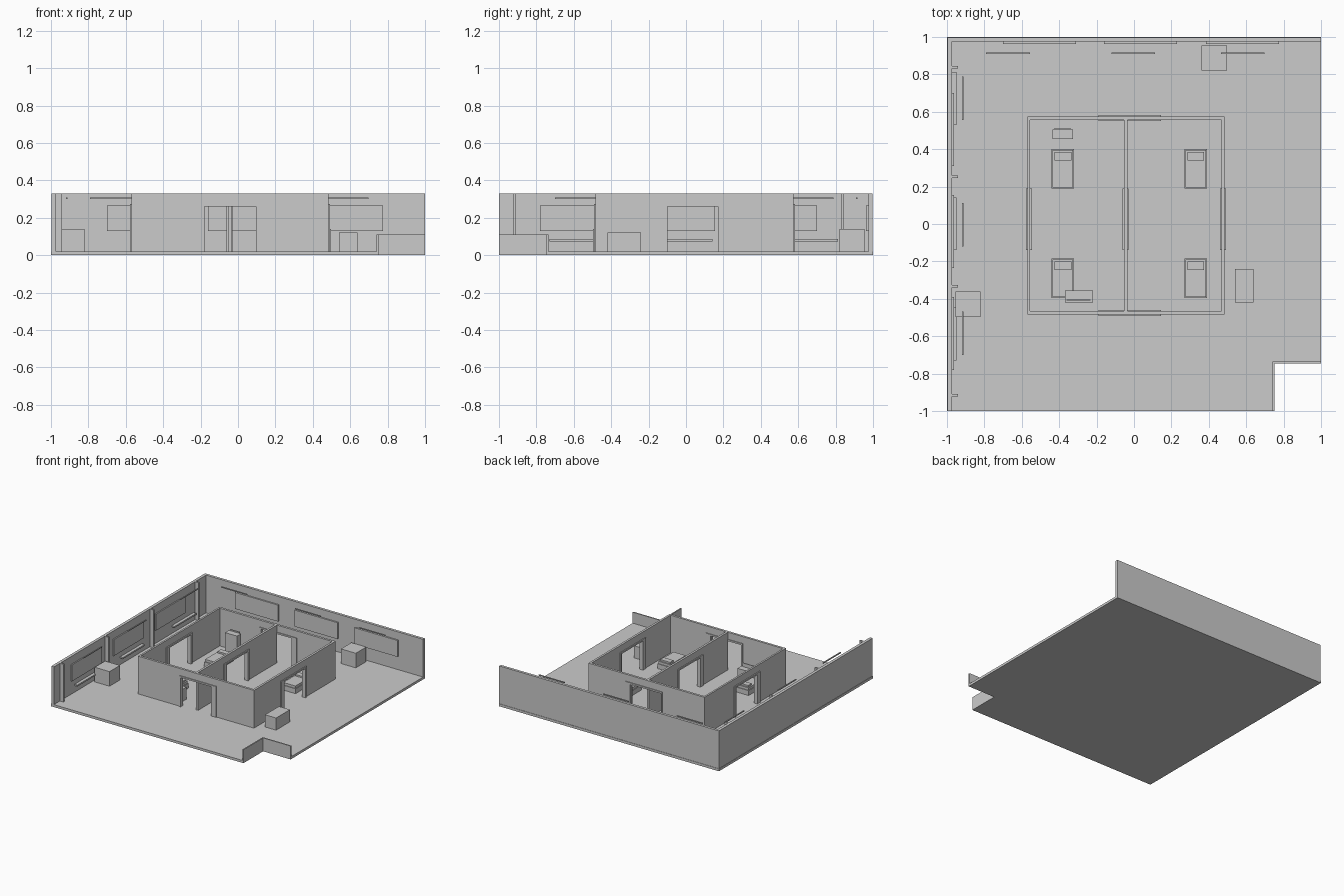
import bpy

if "Cube" in bpy.data.objects:
    bpy.data.objects.remove(bpy.data.objects["Cube"])

mat = bpy.data.materials.new("plain_grey")
mat.diffuse_color = (0.6, 0.6, 0.6, 1)
mat.use_nodes = True
mat.node_tree.nodes["Principled BSDF"].inputs["Base Color"].default_value = mat.diffuse_color

FLOOR, TOP, HEAD = 0.02, 0.33, 0.265


def mesh(name, verts, faces):
    me = bpy.data.meshes.new(name)
    me.from_pydata(verts, [], faces)
    me.materials.append(mat)
    ob = bpy.data.objects.new(name, me)
    bpy.context.collection.objects.link(ob)
    return ob


def prism(name, outline, z0, z1):
    n = len(outline)
    verts = [(x, y, z) for z in (z0, z1) for x, y in outline]
    faces = [tuple(reversed(range(n))), tuple(range(n, 2 * n))]
    faces += [(i, (i + 1) % n, n + (i + 1) % n, n + i) for i in range(n)]
    return mesh(name, verts, faces)


def box(name, x0, x1, y0, y1, z0, z1):
    return prism(name, [(x0, y0), (x1, y0), (x1, y1), (x0, y1)], z0, z1)


def run(name, along_x, c0, c1, a0, a1, z0, z1):
    """Box running along x or y: a = extent along, c = extent across."""
    if along_x:
        return box(name, a0, a1, c0, c1, z0, z1)
    return box(name, c0, c1, a0, a1, z0, z1)


def door_wall(name, along_x, c0, c1, a0, a1, d0, d1):
    """Partition with a doorway d0..d1 cut through as one U-shaped profile."""
    prof = [(a0, FLOOR), (d0, FLOOR), (d0, HEAD), (d1, HEAD),
            (d1, FLOOR), (a1, FLOOR), (a1, TOP), (a0, TOP)]
    n = len(prof)
    verts = [(a, c, z) if along_x else (c, a, z) for c in (c0, c1) for a, z in prof]
    faces = [tuple(range(n)), tuple(reversed(range(n, 2 * n)))]
    faces += [(n + i, n + (i + 1) % n, (i + 1) % n, i) for i in range(n)]
    if not along_x:
        faces = [tuple(reversed(f)) for f in faces]
    mesh(name, verts, faces)


def door_frame(name, along_x, c, thin, wide, thin_in, wide_in):
    """Jambs and lintel slightly proud of the wall centred on c."""
    c0, c1 = c - 0.016, c + 0.016
    lo, hi = min(thin, wide), max(thin, wide)
    run(name + "_thin_jamb", along_x, c0, c1, min(thin, thin_in), max(thin, thin_in), FLOOR, HEAD)
    run(name + "_wide_jamb", along_x, c0, c1, min(wide, wide_in), max(wide, wide_in), FLOOR, HEAD)
    run(name + "_lintel", along_x, c0, c1, lo, hi, HEAD - 0.005, HEAD + 0.008)


# floor slab with the notched corner
prism("floor", [(-1, -1), (0.75, -1), (0.75, -0.745), (1, -0.745), (1, 1), (-1, 1)], 0, FLOOR)

# outer walls and low notch walls
box("left_wall", -0.997, -0.973, -1, 0.997, FLOOR, TOP)
box("back_wall", -0.973, 1, 0.975, 0.997, FLOOR, TOP)
box("notch_wall_side", 0.74, 0.75, -1, -0.735, FLOOR, 0.11)
box("notch_wall_back", 0.75, 1, -0.745, -0.735, FLOOR, 0.11)

# central block: walls with doorways
door_wall("room_front_wall", True, -0.485, -0.466, -0.57, 0.485, -0.18, 0.095)
door_wall("room_back_wall", True, 0.556, 0.575, -0.57, 0.485, -0.18, 0.095)
for nm, x0, x1 in (("room_left_wall", -0.57, -0.555), ("room_middle_wall", -0.054, -0.036),
                   ("room_right_wall", 0.467, 0.485)):
    door_wall(nm, False, x0, x1, -0.466, 0.556, -0.10, 0.172)
    door_frame(nm + "_frame", False, (x0 + x1) / 2, 0.19, -0.14, 0.172, -0.10)
for nm, y in (("room_front_frame", -0.476), ("room_back_frame", 0.566)):
    door_frame(nm, True, y, -0.19, 0.145, -0.178, 0.10)

# back wall panels with hanging light rails
for i, (p, r) in enumerate(((-0.70, -0.79), (-0.16, -0.12), (0.385, 0.465))):
    box(f"back_panel_{i}", p, p + 0.39, 0.963, 0.975, 0.13, HEAD)
    box(f"back_rail_{i}", r, r + 0.233, 0.91, 0.918, 0.301, 0.309)

# left wall panels, lower shelves and rails
for i, (p, s, r) in enumerate(((-0.78, -0.73, -0.70), (-0.235, -0.14, -0.12), (0.31, 0.53, 0.555))):
    box(f"left_panel_{i}", -0.973, -0.963, p, p + 0.39, 0.13, HEAD)
    box(f"left_shelf_{i}", -0.973, -0.948, s, s + 0.283, 0.073, 0.085)
    box(f"left_rail_{i}", -0.92, -0.912, r, r + 0.233, 0.301, 0.309)

# left wall pilasters
for i, y in enumerate((-0.915, -0.333, 0.253, 0.838)):
    box(f"pilaster_{i}", -0.973, -0.94, y - 0.007, y + 0.007, FLOOR, TOP)

# beds with pillows
for i, (x, y) in enumerate(((-0.44, 0.19), (0.27, 0.19), (-0.44, -0.395), (0.27, -0.395))):
    box(f"bed_base_{i}", x, x + 0.12, y, y + 0.21, FLOOR, 0.06)
    box(f"mattress_{i}", x + 0.005, x + 0.115, y + 0.005, y + 0.205, 0.06, 0.08)
    box(f"pillow_{i}", x + 0.015, x + 0.105, y + 0.15, y + 0.195, 0.08, 0.093)

# room furniture
box("tall_cabinet", -0.437, -0.327, 0.455, 0.505, FLOOR, 0.20)
box("cabinet_back_plate", -0.425, -0.34, 0.505, 0.512, FLOOR, 0.21)
box("desk", -0.37, -0.22, -0.42, -0.355, FLOOR, 0.12)
box("desk_plate", -0.36, -0.232, -0.41, -0.403, 0.12, 0.15)

# loose crates around the outside
box("crate_back", 0.362, 0.497, 0.82, 0.955, FLOOR, 0.14)
box("crate_left", -0.955, -0.82, -0.497, -0.362, FLOOR, 0.14)
box("crate_right", 0.54, 0.64, -0.42, -0.24, FLOOR, 0.12)
